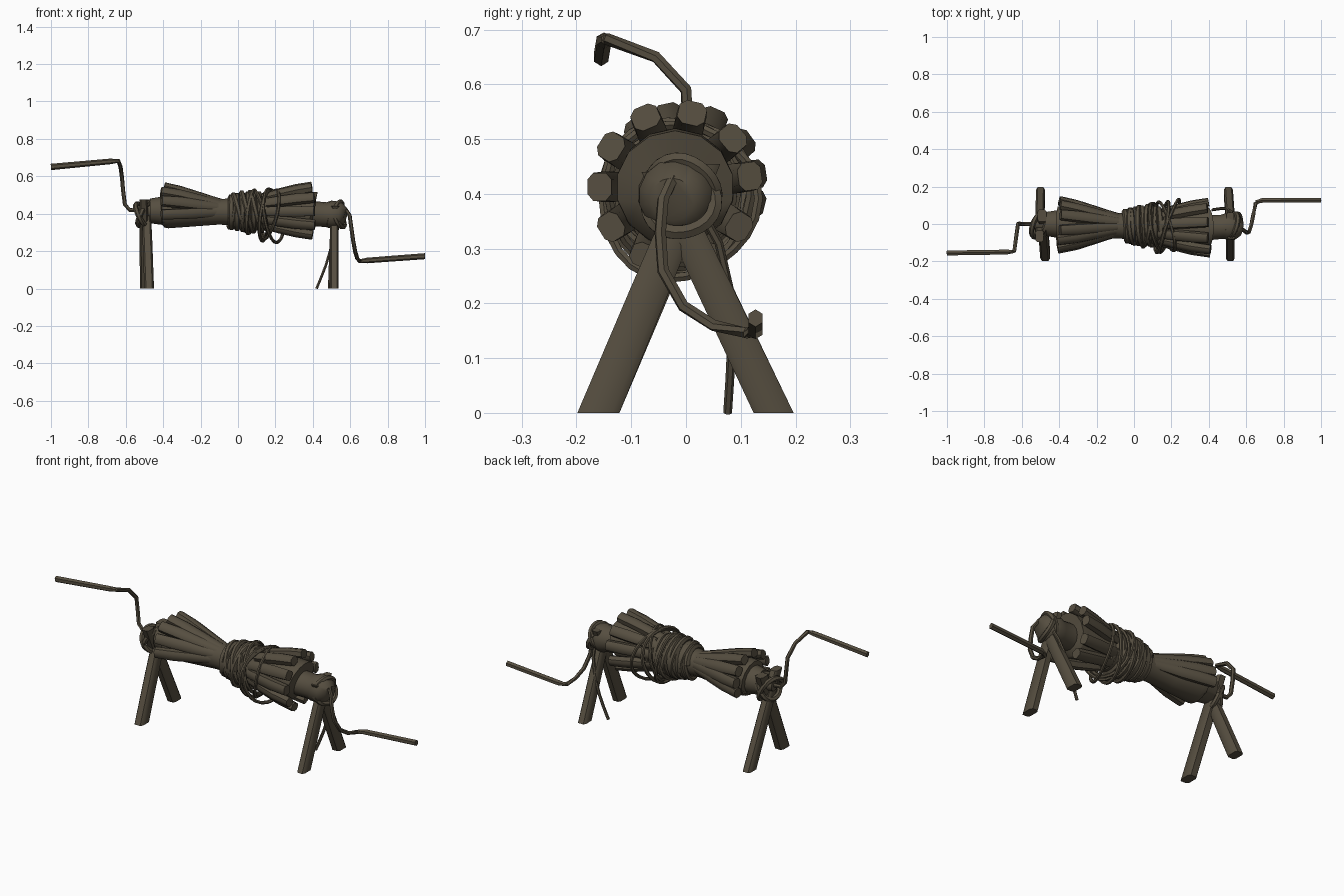
import bpy, bmesh, math, random
from mathutils import Vector

if "Cube" in bpy.data.objects:
    bpy.data.objects.remove(bpy.data.objects["Cube"])

random.seed(4)
wood = bpy.data.materials.new("weathered brown")
wood.diffuse_color = (0.092, 0.076, 0.051, 1)
wood.use_nodes = True
wood.node_tree.nodes["Principled BSDF"].inputs["Base Color"].default_value = wood.diffuse_color


def finish(name, bm):
    bmesh.ops.recalc_face_normals(bm, faces=bm.faces)
    me = bpy.data.meshes.new(name)
    bm.to_mesh(me)
    bm.free()
    ob = bpy.data.objects.new(name, me)
    bpy.context.collection.objects.link(ob)
    me.materials.append(wood)
    bpy.context.view_layer.objects.active = ob
    ob.select_set(True)
    bpy.ops.object.shade_smooth_by_angle(angle=math.radians(48))
    ob.select_set(False)
    return ob


def sweep(name, pts, radii, sides=8, up=(0, 0, 1), closed=False, normal=None, square=1.0):
    """Sweep a rounded section along points. radii: one (across, up) pair per point."""
    pts = [Vector(p) for p in pts]
    n = len(pts)
    if not isinstance(radii, list):
        radii = [radii] * n
    bm = bmesh.new()
    rings = []
    for i, p in enumerate(pts):
        if closed:
            t = pts[(i + 1) % n] - pts[i - 1]
        else:
            t = pts[min(i + 1, n - 1)] - pts[max(i - 1, 0)]
        t = Vector(normal) if normal else t.normalized()
        s = t.cross(Vector(up)).normalized()
        u = s.cross(t)
        a, b = radii[i]
        ring = []
        for k in range(sides):
            th = 2 * math.pi * (k + 0.5) / sides
            c, d = math.cos(th), math.sin(th)
            c = math.copysign(abs(c) ** square, c)
            d = math.copysign(abs(d) ** square, d)
            ring.append(bm.verts.new(p + s * a * c + u * b * d))
        rings.append(ring)
    for i in range(n if closed else n - 1):
        r, q = rings[i], rings[(i + 1) % n]
        for k in range(sides):
            j = (k + 1) % sides
            bm.faces.new((r[k], r[j], q[j], q[k]))
    if not closed:
        bm.faces.new(rings[0])
        bm.faces.new(rings[-1])
    return finish(name, bm)


# Hourglass drum core with the axle ends, (x, y, z, radius)
core = [(-0.47, 0, .415, .066), (-0.41, 0, .415, .075), (-0.405, 0, .42, .095),
        (-0.37, 0, .42, .098), (-0.22, -.005, .415, .082), (-0.1, -.01, .41, .068),
        (0, -.01, .41, .075), (0.1, -.01, .41, .085), (0.2, -.015, .412, .09),
        (0.36, -.02, .412, .108), (0.395, -.02, .412, .108), (0.40, -.02, .4, .068),
        (0.47, -.015, .395, .066), (0.5, -.01, .395, .075), (0.55, -.02, .395, .068),
        (0.575, -.025, .39, .04)]
sweep("drum_core", [c[:3] for c in core], [(c[3], c[3]) for c in core], 14)
sweep("left_axle_pin", [(-.54, 0, .415), (-.45, 0, .415)], [(.03, .03), (.045, .045)], 8)


# Splayed bars around each end of the drum
def bar(side, index, deg, cy, cz, ends):
    a = math.radians(deg)
    d = Vector((0, math.cos(a), math.sin(a)))
    tip = .405 + random.uniform(-.015, .008)
    path = [(side * x, cy + d.y * r, cz + d.z * r)
            for x, r in zip((.07, .14, .22, .31, tip), ends)]
    size = [(.018, .014), (.024, .02), (.028, .024), (.029, .025), (.027, .023)]
    sweep(("left" if side < 0 else "right") + f"_drum_bar_{index}", path, size, 8, d, square=.7)


for i, deg in enumerate((77, 40, 8, -32, -66, 246, 212, 180, 148, 113)):
    bar(1, i, deg, -.02, .413, (.06, .08, .1, .122, .138))
for i, deg in enumerate((-14, 9, 36, 66, 102, 128, 156, 188)):
    bar(-1, i, deg, -.005, .415, (.045, .06, .082, .11, .132))
for i, deg in enumerate((215, 250, 290, 325)):
    bar(-1, i + 8, deg, -.005, .415, (.045, .05, .055, .06, .065))


# Tight rope winding
def helix(name, x0, x1, turns, r0, bulge, rope, tilt):
    pts = []
    n = int(turns * 18)
    for i in range(n + 1):
        f = i / n
        a = 2 * math.pi * turns * f + tilt * 20
        r = r0 + bulge * math.sin(math.pi * f)
        pts.append((x0 + (x1 - x0) * f + tilt * math.sin(a),
                    -.01 + r * math.cos(a), .41 + r * math.sin(a)))
    sweep(name, pts, (rope, rope), 6, (1, 0, 0))


helix("rope_winding_inner", -.05, .19, 8, .075, .02, .018, .006)
helix("rope_winding_outer", -.02, .16, 4, .085, .02, .015, -.02)


# Loose rope loops hanging round the winding
def loop(name, x, y, z, r, tx, ty, rope):
    pts = []
    for i in range(26):
        a = 2 * math.pi * i / 26
        w = r * (1 + .04 * math.sin(3 * a + x * 40))
        pts.append((x + tx * math.sin(a) + ty * math.cos(a),
                    y + w * math.cos(a), z + w * math.sin(a)))
    sweep(name, pts, (rope, rope), 6, (1, 0, 0), closed=True)


for i, v in enumerate(((.15, -.015, .395, .135, .02, .03, .010),
                       (.19, -.015, .39, .142, -.02, .05, .009),
                       (.12, -.01, .4, .125, -.03, -.02, .010),
                       (.17, -.015, .4, .13, .03, -.04, .009),
                       (.07, -.01, .405, .112, .015, .02, .012),
                       (-.03, -.01, .41, .082, .015, -.01, .013))):
    loop(f"loose_rope_loop_{i}", *v)


# Crossed supporting legs, with flat feet
def leg(name, foot, top, wx, wy):
    foot, top = Vector(foot), Vector(top)
    pts = [foot.lerp(top, f) for f in (0, .5, 1)]
    sweep(name, pts, [(wx, wy), (wx, wy * .95), (wx * .9, wy * .85)], 8, (0, 1, 0),
          normal=(0, 0, 1), square=.5)


leg("left_front_leg", (-.475, -.16, 0), (-.492, .045, .475), .027, .040)
leg("left_back_leg", (-.500, .16, 0), (-.505, -.065, .475), .025, .038)
leg("right_front_leg", (.515, -.16, 0), (.515, .03, .455), .024, .040)
leg("right_back_leg", (.505, .16, 0), (.52, -.05, .44), .025, .038)

# Lashings where the legs cross
for side, x, y in ((-1, -.5, -.005), (1, .52, -.01)):
    n = "left" if side < 0 else "right"
    for k in range(2):
        loop(f"{n}_lashing_{k}", x + side * .012 * k, y, .40 - .01 * k, .062, .03 - .06 * k, .02, .014)

# Bent crank arms and handles
sweep("left_crank_arm", [(-.50, 0, .415), (-.58, 0, .42), (-.605, 0, .45), (-.615, .003, .53),
      (-.62, 0, .59), (-.628, -.055, .65), (-.64, -.145, .683), (-.67, -.15, .683)],
      (.011, .011), 6, (.3, .9, .1))
sweep("left_handle", [(-.64, -.147, .682), (-.68, -.15, .68), (-1, -.155, .65)],
      [(.009, .009), (.015, .015), (.015, .017)], 6)
sweep("right_crank_arm", [(.53, -.02, .42), (.575, -.025, .425), (.597, -.042, .39), (.605, -.047, .33),
      (.615, -.042, .26), (.627, -.005, .195), (.638, .05, .16), (.65, .11, .146), (.68, .125, .148)],
      (.011, .011), 6, (.3, .9, .1))
sweep("right_handle", [(.65, .118, .147), (.69, .127, .15), (1, .127, .173)],
      [(.009, .009), (.015, .015), (.015, .016)], 6)

# Thin curved prop trailing to the ground at the right end
sweep("trailing_rope", [(.42, .076, .0), (.445, .08, .06), (.47, .083, .125), (.495, .083, .21),
      (.525, .06, .31), (.54, .01, .4)], (.008, .008), 6, (0, 1, 0))
